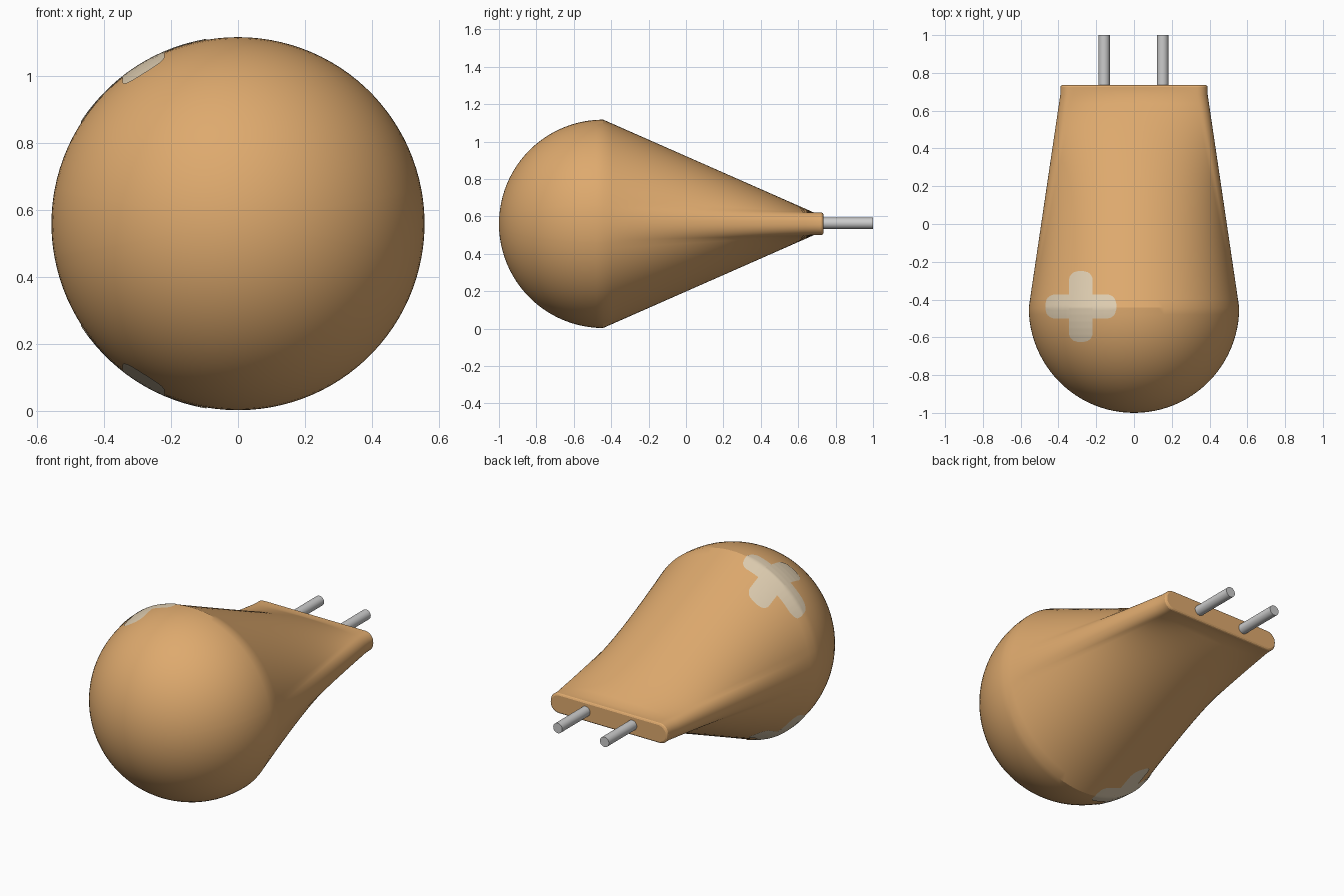
import bpy, bmesh
from math import sin, cos, pi, radians, sqrt
from mathutils import Vector
from mathutils.bvhtree import BVHTree

if "Cube" in bpy.data.objects:
    bpy.data.objects.remove(bpy.data.objects["Cube"])

R, CY, CZ = 0.557, -0.443, 0.56       # dome radius and centre
HW, HH, CR = 0.39, 0.06, 0.055        # flat end: half width, half height, corner radius
NECK, END = 0.685, 0.735
SIDE = radians(10.5)                  # arc of the circle that flows into each narrow end


def material(name, col):
    m = bpy.data.materials.new(name)
    m.diffuse_color = (*col, 1)
    m.use_nodes = True
    m.node_tree.nodes["Principled BSDF"].inputs["Base Color"].default_value = m.diffuse_color
    return m


def finish(bm, name, mat=None, angle=25):
    bmesh.ops.remove_doubles(bm, verts=bm.verts, dist=1e-5)
    me = bpy.data.meshes.new(name)
    bm.to_mesh(me)
    ob = bpy.data.objects.new(name, me)
    bpy.context.collection.objects.link(ob)
    if mat:
        me.materials.append(mat)
    bpy.ops.object.select_all(action='DESELECT')
    ob.select_set(True)
    bpy.context.view_layer.objects.active = ob
    bpy.ops.object.shade_smooth_by_angle(angle=radians(angle))
    return ob


tan = material("tan_coating", (0.73, 0.40, 0.155))
cream = material("cream_marking", (0.72, 0.60, 0.43))

# Matching outlines: a circle and a rounded rectangle, in (x, z)
circle, rect = [], []


def span(a0, a1, n, end_point):
    for i in range(n):
        t = i / n
        a = a0 + (a1 - a0) * t
        circle.append((R * cos(a), R * sin(a)))
        rect.append(end_point(t))


def corner(sx):
    def point(t):                     # half-turn round one narrow end
        a = (-pi / 2 + pi * t) + (0 if sx > 0 else pi)
        flat = (HH - CR) * (1 if sin(a) > 0 else -1)
        return (sx * (HW - CR) + CR * cos(a), flat + CR * sin(a))
    return point


xe = HW - CR
span(-SIDE, SIDE, 16, corner(1))
span(SIDE, pi - SIDE, 48, lambda t: (xe * (1 - 2 * t), HH))
span(pi - SIDE, pi + SIDE, 16, corner(-1))
span(pi + SIDE, 2 * pi - SIDE, 48, lambda t: (xe * (2 * t - 1), -HH))

# Body: dome rings, ruled loft, short straight neck with a softened rim
rings = []
for i in range(1, 25):
    a = pi / 2 * i / 24
    rings.append((CY - R * cos(a), [(x * sin(a), z * sin(a)) for x, z in circle]))
for i in range(1, 25):
    t = i / 24
    rings.append((CY + (NECK - CY) * t,
                  [(p[0] + (q[0] - p[0]) * t, p[1] + (q[1] - p[1]) * t)
                   for p, q in zip(circle, rect)]))
for d, inset in ((0.01, 0), (0.004, 0.003), (0, 0.01)):
    rings.append((END - d, [(x * (1 - inset / HW), z * (1 - inset / HH)) for x, z in rect]))

bm = bmesh.new()
loops = [[bm.verts.new((x, y, CZ + z)) for x, z in pts] for y, pts in rings]
n = len(circle)
tip = bm.verts.new((0, CY - R, CZ))
for i in range(n):
    j = (i + 1) % n
    bm.faces.new((tip, loops[0][i], loops[0][j]))
    for a, b in zip(loops, loops[1:]):
        bm.faces.new((a[i], b[i], b[j], a[j]))
bm.faces.new(loops[-1])
bmesh.ops.recalc_face_normals(bm, faces=bm.faces)
tree = BVHTree.FromBMesh(bm)
finish(bm, "body", tan)

# Plus markings draped on the top and bottom of the body
MX, MY, ARM, HALF, ROUND = -0.28, -0.437, 0.187, 0.0625, 0.05


def drape(bm, along_x, u0, u1, side):
    nu, nv = max(12, int((u1 - u0) / 0.006)), 12
    grid = []
    for i in range(nu + 1):
        u = u0 + (u1 - u0) * i / nu
        over = max(0, abs(u) - (ARM - ROUND))
        w = HALF - ROUND + sqrt(max(0, ROUND ** 2 - over ** 2))
        row = []
        for k in range(nv + 1):
            v = w * (2 * k / nv - 1)
            x, y = (u, v) if along_x else (v, u)
            hit, nor, _, _ = tree.ray_cast(Vector((MX + x, MY + y, CZ + side * 2)),
                                           Vector((0, 0, -side)))
            row.append(bm.verts.new(hit + nor * 0.003))
        grid.append(row)
    for a, b in zip(grid, grid[1:]):
        for k in range(nv):
            f = bm.faces.new((a[k], b[k], b[k + 1], a[k + 1]))
            f.normal_update()
            if f.normal.z * side < 0:
                f.normal_flip()


for name, side in (("top_plus_mark", 1), ("bottom_plus_mark", -1)):
    bm = bmesh.new()
    drape(bm, False, -ARM, ARM, side)
    drape(bm, True, -ARM, -HALF, side)
    drape(bm, True, HALF, ARM, side)
    finish(bm, name, cream, 40)

# Two wire leads
for name, x in (("left_lead", -0.158), ("right_lead", 0.152)):
    bpy.ops.mesh.primitive_cylinder_add(vertices=32, radius=0.03, depth=1 - END + 0.01,
                                        location=(x, (1 + END - 0.01) / 2, CZ + 0.003),
                                        rotation=(pi / 2, 0, 0))
    bpy.context.object.name = name
    bpy.ops.object.shade_smooth_by_angle(angle=radians(30))
